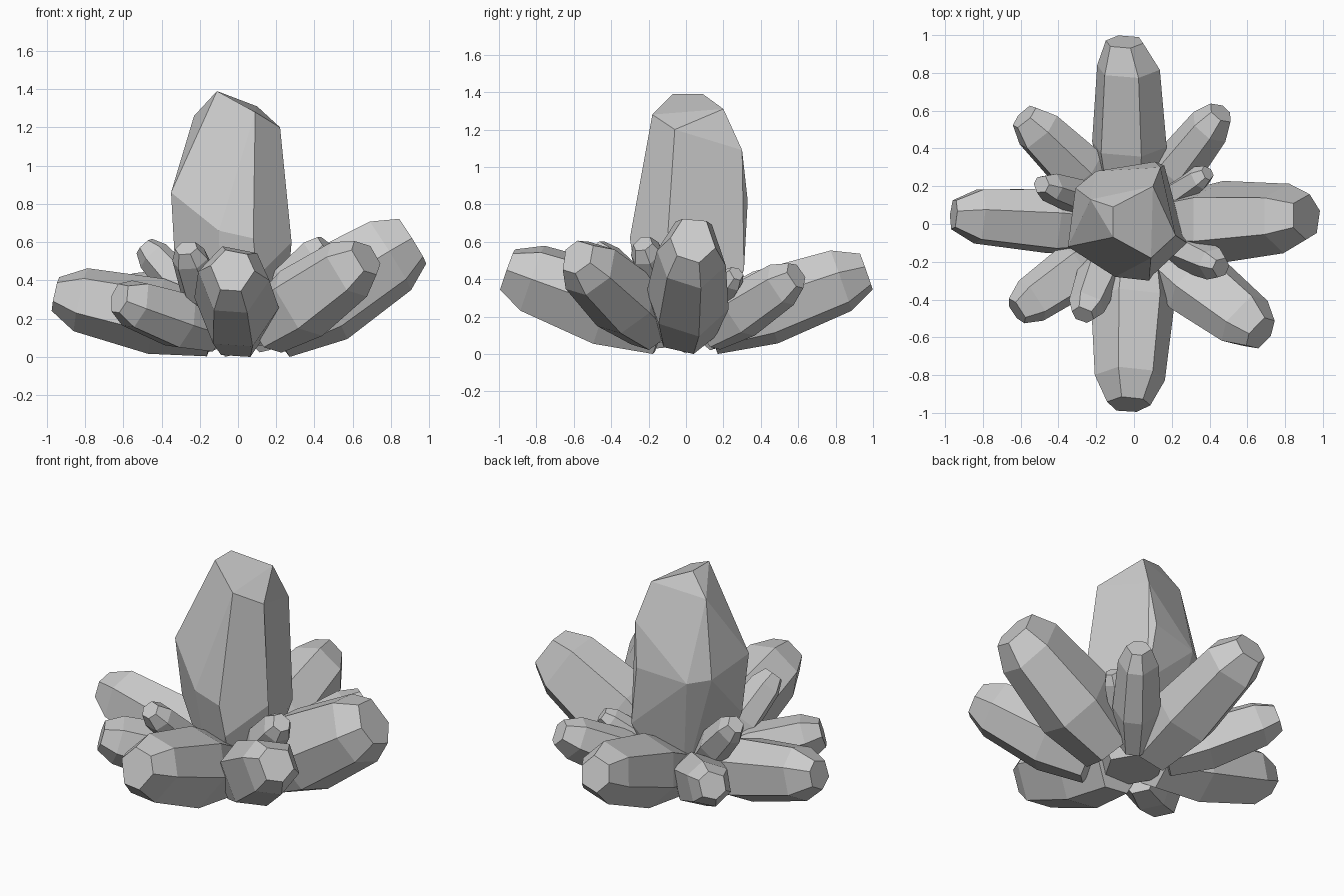
import bpy, bmesh, math, random
from mathutils import Vector

if "Cube" in bpy.data.objects:
    bpy.data.objects.remove(bpy.data.objects["Cube"])

random.seed(4)


def finish(name, bm):
    bmesh.ops.recalc_face_normals(bm, faces=bm.faces[:])
    mesh = bpy.data.meshes.new(name)
    bm.to_mesh(mesh)
    bm.free()
    obj = bpy.data.objects.new(name, mesh)
    bpy.context.collection.objects.link(obj)


# Tapered shard: similar rings along an axis keep every facet flat
def crystal(name, base, tip, w, h, roll=0.0, cap=0.52, slide=0.0, sides=6):
    profile = [(0, 0.74), (0.36, 1.0), (0.84, 0.84), (1, cap)]
    base, tip = Vector(base), Vector(tip)
    axis = tip - base
    side = axis.cross(Vector((0, 0, 1))).normalized()
    up = side.cross(axis).normalized()
    angles = [roll + math.tau * i / sides + random.uniform(-0.17, 0.17)
              for i in range(sides)]
    bm = bmesh.new()
    rings = []
    for t, r in profile:
        c = base + axis * t + side * (slide if t == 1 else 0)
        ring = []
        for a in angles:
            p = c + (side * math.cos(a) * w + up * math.sin(a) * h) * r * 1.07
            p.z = max(p.z, 0.0)
            ring.append(bm.verts.new(p))
        rings.append(ring)
    for lo, hi in zip(rings, rings[1:]):
        for i in range(sides):
            j = (i + 1) % sides
            bm.faces.new((lo[i], lo[j], hi[j], hi[i]))
    bm.faces.new(rings[0])
    bm.faces.new(rings[-1])
    finish(name, bm)


# Tall centre crystal with an off-centre slanted crown
crown = [(-0.11, 0.09, 1.39), (-0.11, -0.07, 1.39), (0.10, 0.20, 1.31),
         (0.22, -0.06, 1.20), (0.09, -0.18, 1.28), (-0.23, 0.13, 1.26)]
body = [(0.14, 0.30, 1.09), (0.11, 0.33, 0.82), (-0.20, 0.28, 0.78),
        (-0.31, 0.19, 0.8), (-0.35, -0.12, 0.86), (0.08, -0.30, 0.62),
        (-0.10, -0.28, 0.66), (0.28, -0.10, 0.6), (0.16, 0.31, 0.45),
        (-0.33, -0.08, 0.5), (0.10, -0.27, 0.42), (0.26, -0.06, 0.35)]
foot = [(0.17 * math.cos(a), 0.17 * math.sin(a), 0.06)
        for a in (math.tau * i / 6 for i in range(6))]
bm = bmesh.new()
for p in crown + body + foot:
    bm.verts.new(p)
bmesh.ops.convex_hull(bm, input=bm.verts[:])
bmesh.ops.dissolve_limit(bm, angle_limit=math.radians(10),
                         verts=bm.verts[:], edges=bm.edges[:])
finish("centre_crystal", bm)

# Four large side crystals
crystal("back_crystal", (-0.02, 0.12, 0.14), (-0.03, 0.965, 0.44), 0.19, 0.20, 0.35, 0.5, -0.02)
crystal("front_crystal", (0.0, -0.12, 0.15), (-0.03, -0.955, 0.45), 0.21, 0.22, 0.1)
crystal("right_crystal", (0.17, 0.0, 0.15), (0.91, 0.04, 0.61), 0.21, 0.25, 0.2, 0.55)
crystal("left_crystal", (-0.13, 0.0, 0.15), (-0.955, 0.05, 0.33), 0.18, 0.19, 0.4, 0.45)

# Diagonal crystals
crystal("front_right_crystal", (0.15, -0.18, 0.15), (0.67, -0.58, 0.52), 0.19, 0.19, 0.3)
crystal("front_left_crystal", (-0.13, -0.12, 0.14), (-0.62, -0.46, 0.31), 0.14, 0.16, 0.1)
crystal("back_left_crystal", (-0.12, 0.12, 0.13), (-0.58, 0.57, 0.36), 0.15, 0.15, 0.3)
crystal("back_right_crystal", (0.10, 0.13, 0.12), (0.46, 0.59, 0.42), 0.13, 0.14, 0.2)

# Small upright shards between the big ones
crystal("front_right_shard", (0.18, -0.10, 0.27), (0.46, -0.23, 0.59), 0.10, 0.105)
crystal("back_right_shard", (0.15, 0.11, 0.22), (0.39, 0.27, 0.43), 0.075, 0.08, 0.3)
crystal("back_left_shard", (-0.20, 0.11, 0.26), (-0.49, 0.21, 0.58), 0.09, 0.10, 0.2)
crystal("front_left_shard", (-0.14, -0.16, 0.22), (-0.27, -0.48, 0.57), 0.11, 0.10)
